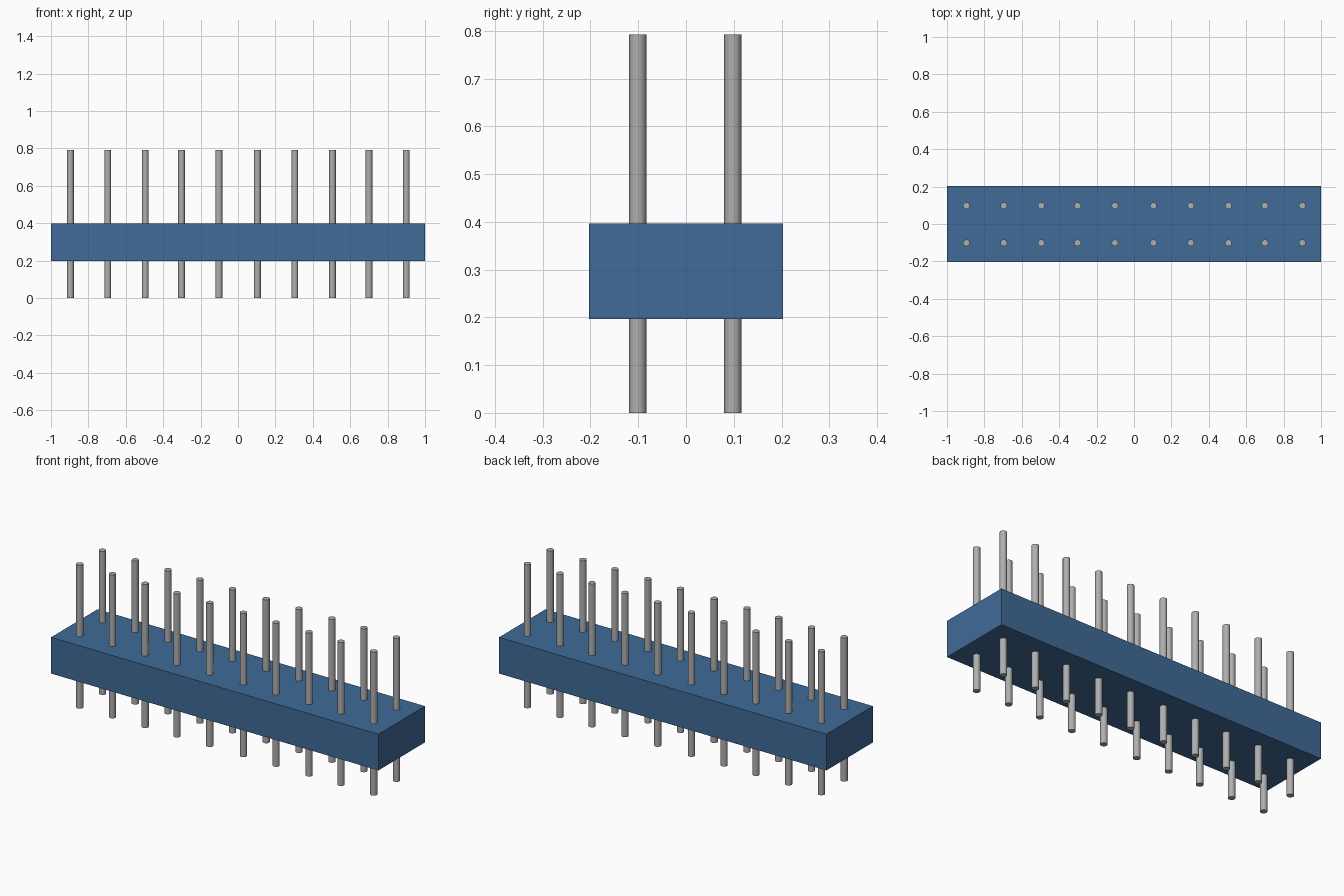
import bpy
import math

cube = bpy.data.objects.get("Cube")
if cube:
    bpy.data.objects.remove(cube, do_unlink=True)


def make_material(name, color, metallic=0.0):
    mat = bpy.data.materials.new(name)
    mat.use_nodes = True
    mat.diffuse_color = color
    mat.node_tree.nodes["Principled BSDF"].inputs["Base Color"].default_value = color
    return mat


blue = make_material("blue plastic", (0.05, 0.145, 0.31, 1))
grey = make_material("grey metal", (0.43, 0.43, 0.43, 1))

# Housing block
BOTTOM, TOP, DEPTH = 0.197, 0.397, 0.406
bpy.ops.mesh.primitive_cube_add(size=1, location=(0, 0, (BOTTOM + TOP) / 2))
housing = bpy.context.object
housing.name = "housing"
housing.scale = (2, DEPTH, TOP - BOTTOM)
bpy.ops.object.transform_apply(location=False, rotation=False, scale=True)
housing.data.materials.append(blue)

# Two rows of straight pins passing through the housing
PIN_HEIGHT = 0.792
COLUMNS = (-0.896, -0.696, -0.496, -0.302, -0.102, 0.104, 0.304, 0.505, 0.7, 0.9)
ROWS = {"front": -0.101, "back": 0.098}

bpy.ops.mesh.primitive_cylinder_add(vertices=16, radius=0.018, depth=PIN_HEIGHT)
first_pin = bpy.context.object
bpy.ops.object.shade_smooth_by_angle(angle=math.radians(40))
first_pin.data.materials.append(grey)
first_pin.data.name = "pin"

pins = [first_pin]
for _ in range(len(COLUMNS) * len(ROWS) - 1):
    pin = first_pin.copy()
    bpy.context.collection.objects.link(pin)
    pins.append(pin)

places = [(row, y, i, x) for row, y in ROWS.items() for i, x in enumerate(COLUMNS)]
for pin, (row, y, i, x) in zip(pins, places):
    pin.name = f"{row}_pin_{i + 1}"
    pin.location = (x, y, PIN_HEIGHT / 2)
